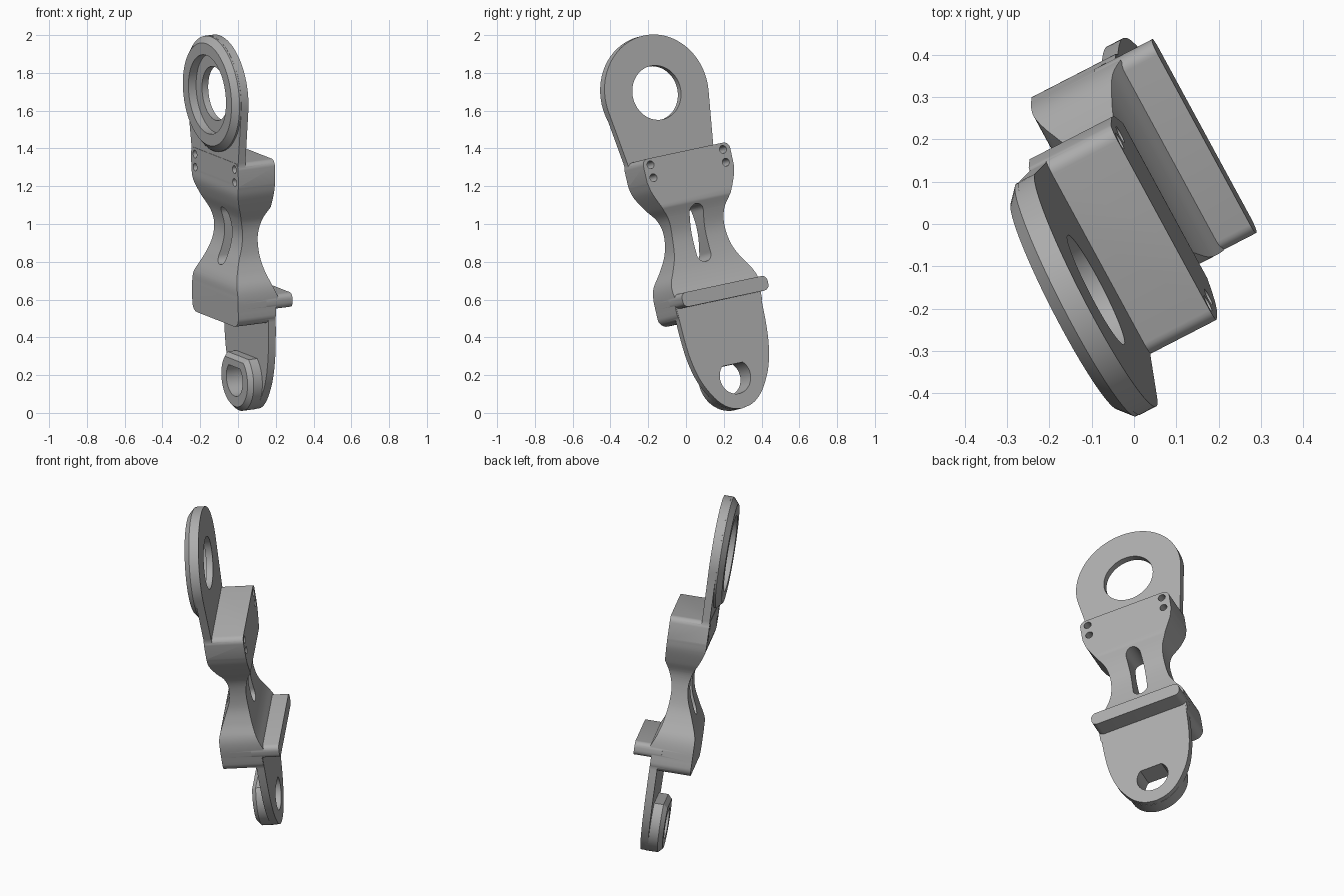
import bpy, bmesh, math
from mathutils import Vector, Matrix

if "Cube" in bpy.data.objects:
    bpy.data.objects.remove(bpy.data.objects["Cube"])

# Link frame: thickness, width and length axes
THICK = Vector((0.883, 0.455, 0.115)).normalized()
LENGTH = THICK.cross(Vector((-0.469, 0.8635, 0.184))).normalized()
WIDTH = LENGTH.cross(THICK)
MID = 0.22           # centre line across the width
EYE = (MID, 1.69)    # centre of the large eye
FOOT = (MID, 0.13)   # centre of the small eye

metal = bpy.data.materials.new("grey metal")
metal.use_nodes = True
metal.diffuse_color = (0.42, 0.42, 0.42, 1)
metal.node_tree.nodes["Principled BSDF"].inputs["Base Color"].default_value = metal.diffuse_color


def loft(name, rings):
    """Solid through closed rings of 3D points with equal counts."""
    bm = bmesh.new()
    rows = [[bm.verts.new(p) for p in ring] for ring in rings]
    n = len(rows[0])
    for lo, hi in zip(rows, rows[1:]):
        for i in range(n):
            j = (i + 1) % n
            bm.faces.new((lo[i], lo[j], hi[j], hi[i]))
    bm.faces.new(rows[0])
    bm.faces.new(rows[-1])
    bmesh.ops.recalc_face_normals(bm, faces=bm.faces)
    mesh = bpy.data.meshes.new(name)
    bm.to_mesh(mesh)
    bm.free()
    mesh.materials.append(metal)
    obj = bpy.data.objects.new(name, mesh)
    bpy.context.collection.objects.link(obj)
    return obj


def plate(name, *levels):
    """Loft of (thickness position, outline) pairs."""
    return loft(name, [[(a, b, c) for b, c in line] for a, line in levels])


def combine(target, tool, operation):
    mod = target.modifiers.new(operation, 'BOOLEAN')
    mod.operation, mod.object, mod.solver = operation, tool, 'EXACT'
    bpy.context.view_layer.objects.active = target
    bpy.ops.object.modifier_apply(modifier=mod.name)
    bpy.data.objects.remove(tool)


def spline(pts, steps=6):
    """Smooth curve through the points."""
    p = [Vector(q) for q in pts]
    p = [p[0] * 2 - p[1]] + p + [p[-1] * 2 - p[-2]]
    out = []
    for p0, p1, p2, p3 in zip(p, p[1:], p[2:], p[3:]):
        for k in range(steps):
            t = k / steps
            out.append(tuple(0.5 * (2 * p1 + (p2 - p0) * t + (2 * p0 - 5 * p1 + 4 * p2 - p3) * t ** 2
                                    + (3 * p1 - p0 - 3 * p2 + p3) * t ** 3)))
    return out + [tuple(pts[-1])]


def arc(center, r, start, end, n=48):
    angles = [math.radians(start + (end - start) * i / n) for i in range(n + 1)]
    return [(center[0] + r * math.cos(t), center[1] + r * math.sin(t)) for t in angles]


def circle(center, r, n=64):
    return arc(center, r, 0, 360, n)[:-1]


def d_shape(center, r, flat):
    """Circle cut straight at a height above its centre."""
    t = math.degrees(math.asin(flat / r))
    return arc(center, r, 180 - t, 360 + t)


def mirrored(half):
    """Outline from (half width, length) points, closed over the centre line."""
    left = [(MID - w, c) for w, c in reversed(half) if w > 0.001]
    return [(MID + w, c) for w, c in half] + left


def rounded_box(w, lo, hi, r):
    right = arc((w - r, lo + r), r, -90, 0, 6) + arc((w - r, hi - r), r, 0, 90, 6)
    return mirrored(right)


# Waisted body: width outline intersected with side profile
sides = spline([(0.26, 0.54), (0.259, 0.62), (0.245, 0.68), (0.205, 0.75), (0.172, 0.83), (0.16, 0.94),
                (0.172, 1.02), (0.212, 1.09), (0.25, 1.17), (0.265, 1.23)])
half = arc((0.21, 0.517), 0.05, -90, 0, 8) + sides + arc((0.231, 1.32), 0.035, 0, 90, 6)
arm = plate("link_arm", (-0.2, mirrored(half)), (0.5, mirrored(half)))
inner = spline([(-0.01, 0.62), (-0.005, 0.69), (0.03, 0.78), (0.065, 0.87), (0.076, 0.95),
                (0.06, 1.03), (0.025, 1.11), (0.003, 1.18), (0, 1.24)])
outer = spline([(0.22, 1.09), (0.19, 1.02), (0.168, 0.94), (0.166, 0.86), (0.178, 0.76), (0.2, 0.68), (0.23, 0.61)])
profile = [(-0.01, 0.467)] + inner + [(0, 1.355), (0.22, 1.355)] + outer + [(0.215, 0.56), (0.215, 0.467)]
combine(arm, loft("side_profile", [[(a, b, c) for a, c in profile] for b in (-0.3, 0.8)]), 'INTERSECT')

# Large eye plate with its chamfered rim
eye_plate = [(MID + 0.255, 1.25), (MID + 0.264, 1.36)] + arc(EYE, 0.31, -8, 188) \
    + [(MID - 0.264, 1.36), (MID - 0.255, 1.25)]
combine(arm, plate("eye_plate", (0.002, eye_plate), (0.045, eye_plate)), 'UNION')
rim = circle(EYE, 0.309)
combine(arm, plate("eye_rim", (0.03, rim), (-0.008, rim), (-0.038, circle(EYE, 0.275))), 'UNION')

# Tapered foot plate, cross ledge and chamfered boss
foot = spline([(0, -0.042), (0.06, -0.03), (0.11, 0.0), (0.155, 0.05), (0.205, 0.14), (0.236, 0.25),
               (0.25, 0.38), (0.255, 0.58)])
combine(arm, plate("foot_plate", (0.174, mirrored(foot)), (0.217, mirrored(foot))), 'UNION')
bar = rounded_box(0.262, 0.542, 0.62, 0.03)
combine(arm, plate("ledge", (0.16, bar), (0.315, bar)), 'UNION')
boss = d_shape(FOOT, 0.172, 0.125)
combine(arm, plate("foot_boss", (0.19, boss), (0.122, boss), (0.098, d_shape(FOOT, 0.148, 0.105))), 'UNION')

# Openings: eye bore, eye recess, D hole, slot and screw holes
openings = [(circle(EYE, 0.145), -0.2, 0.3), (circle(EYE, 0.212), -0.2, 0.008),
            (d_shape(FOOT, 0.092, 0.067), -0.1, 0.4),
            (arc((MID, 1.028), 0.042, 0, 180, 16) + arc((MID, 0.802), 0.042, 180, 360, 16), -0.2, 0.4)]
for side in (-0.222, 0.222):
    for c in (1.25, 1.32):
        openings.append((circle((MID + side, c), 0.021, 24), -0.2, 0.4))
for line, a0, a1 in openings:
    combine(arm, plate("opening", (a0, line), (a1, line)), 'DIFFERENCE')

# Tilt the finished link into place and smooth its curved walls
arm.data.transform(Matrix((THICK, WIDTH, LENGTH)).transposed().to_4x4())
bpy.ops.object.select_all(action='DESELECT')
arm.select_set(True)
bpy.context.view_layer.objects.active = arm
bpy.ops.object.shade_smooth_by_angle(angle=math.radians(28))
